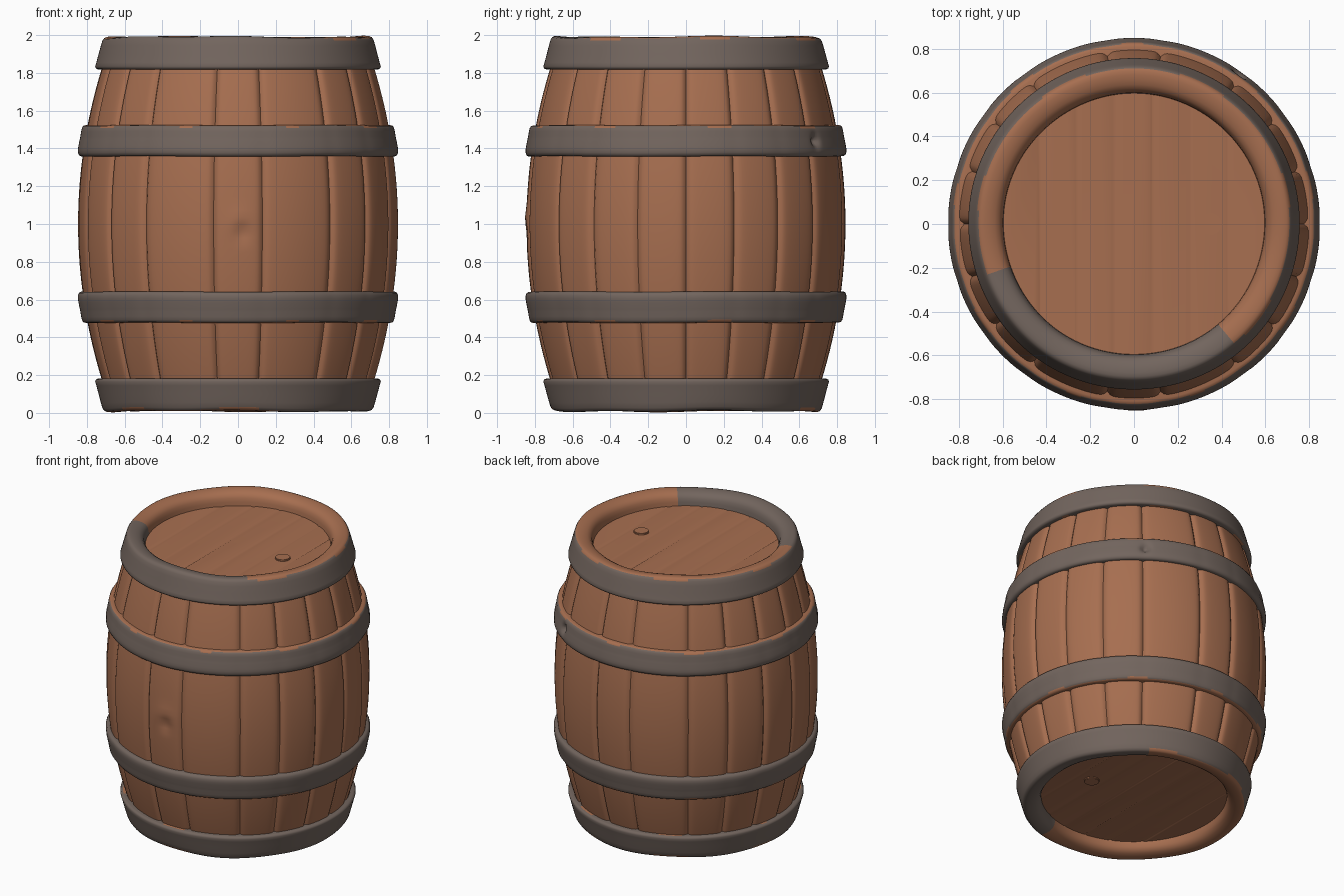
import bpy
import bmesh
import random
from math import sin, cos, radians, exp, hypot

random.seed(4)
default = bpy.data.objects.get("Cube")
if default:
    bpy.data.objects.remove(default, do_unlink=True)


def make_material(name, rgb):
    mat = bpy.data.materials.new(name)
    mat.use_nodes = True
    colour = (*rgb, 1)
    mat.diffuse_color = colour
    bsdf = mat.node_tree.nodes["Principled BSDF"]
    bsdf.inputs["Base Color"].default_value = colour
    bsdf.inputs["Roughness"].default_value = 0.8
    return mat


WOOD = make_material("warm brown wood", (0.385, 0.157, 0.08))
IRON = make_material("dull grey iron", (0.17, 0.131, 0.112))

# Seam angles between staves: wide staves flank the front and the back
half = [0, 18, 36, 54, 81, 99, 126, 144, 162]
SEAMS = half + [a + 180 for a in half]
OFFSETS = [random.uniform(-0.003, 0.003) for _ in SEAMS]
COLUMNS = 360


def angle_gap(a, b):
    return abs((a - b + 180) % 360 - 180)


def seam_distance(a):
    return min(angle_gap(a, s) for s in SEAMS)


def spot(a, z, centre_a, centre_z, size):
    """Soft round falloff on the barrel wall."""
    d = hypot(radians(angle_gap(a, centre_a)) * 0.84, z - centre_z)
    return exp(-(d / size) ** 2)


def finish(name, bm, mats, edge_angle=50):
    bmesh.ops.recalc_face_normals(bm, faces=bm.faces)
    mesh = bpy.data.meshes.new(name)
    bm.to_mesh(mesh)
    bm.free()
    obj = bpy.data.objects.new(name, mesh)
    bpy.context.collection.objects.link(obj)
    for m in mats:
        mesh.materials.append(m)
    bpy.ops.object.select_all(action='DESELECT')
    obj.select_set(True)
    bpy.context.view_layer.objects.active = obj
    bpy.ops.object.shade_smooth_by_angle(angle=radians(edge_angle))
    return obj


def lathe(name, profile, warp, mats, closed=False, rule=None):
    """Turn a (radius, height) profile; warp returns radius and height shifts."""
    bm = bmesh.new()
    rings = []
    for a in range(COLUMNS):
        t = radians(a)
        ring = []
        for r, z in profile:
            dr, dz = warp(a, r, z)
            ring.append(bm.verts.new(((r + dr) * cos(t), (r + dr) * sin(t), z + dz)))
        rings.append(ring)
    count = len(profile)
    for a in range(COLUMNS):
        p, q = rings[a], rings[(a + 1) % COLUMNS]
        for i in range(count if closed else count - 1):
            j = (i + 1) % count
            face = bm.faces.new((p[i], q[i], q[j], p[j]))
            if rule:
                face.material_index = rule(a, face.calc_center_median())
    return finish(name, bm, mats)


def flip(profile):
    return [(r, 2 - z) for r, z in profile]


# Bulging stave wall with narrow rounded grooves and a knot on the front
def stave_warp(a, r, z):
    d = seam_distance(a)
    index = max(i for i, s in enumerate(SEAMS) if s <= a)
    dr = OFFSETS[index] - 0.016 * exp(-(d / 0.8) ** 2) - 0.005 * exp(-(d / 2.2) ** 2)
    dr += 0.012 * spot(a, z, 271, 1.0, 0.07) - 0.022 * spot(a, z, 271.5, 0.96, 0.045)
    return dr, 0


wall = []
for i in range(47):
    z = 0.15 + i * 1.7 / 46
    wall.append((0.847 - 0.185 * (z - 1) ** 2, z))
lathe("staves", wall, stave_warp, [WOOD])


# Middle hoops, the upper one with a dent, with wood showing on the outer ledge
def hoop_warp(a, r, z):
    dr = -0.002 * exp(-(seam_distance(a) / 3) ** 2)
    if r > 0.81:
        dr -= 0.035 * spot(a, z, 55, 1.44, 0.026)
    return dr, 0.0015 * sin(radians(a * 5))


def hoop_rule(a, centre):
    edge = 0.82 + 0.005 * sin(radians(a * 9))
    on_ledge = abs(centre.z - 1) > 0.5 and hypot(centre.x, centre.y) < edge
    return 1 if on_ledge else 0


hoop = [(0.78, 1.36), (0.832, 1.358), (0.843, 1.364), (0.849, 1.378),
        (0.849, 1.395), (0.847, 1.412), (0.844, 1.425), (0.842, 1.438),
        (0.839, 1.45), (0.836, 1.465), (0.832, 1.49), (0.828, 1.508),
        (0.821, 1.519), (0.808, 1.523), (0.77, 1.524)]
lathe("upper_hoop", hoop, hoop_warp, [IRON, WOOD], closed=True, rule=hoop_rule)
lathe("lower_hoop", flip(hoop), hoop_warp, [IRON, WOOD], closed=True, rule=hoop_rule)


# End hoops rolling over into the wooden rim
def rim_warp(a, r, z):
    t = radians(a)
    crest = max(0, (abs(z - 1) - 0.9) / 0.09)
    wave = 0.003 * sin(3 * t + 1) + 0.003 * sin(7 * t)
    return 0.001 * sin(5 * t), wave * crest


def rim_rule(start, span):
    """Iron outside, wood inside, apart from one sector that is iron throughout."""
    def rule(a, centre):
        edge = 0.71 + 0.006 * sin(radians(a * 7))
        in_sector = (a - start) % 360 < span
        return 1 if in_sector or hypot(centre.x, centre.y) > edge else 0
    return rule


rim = [(0.594, 1.88), (0.598, 1.925), (0.604, 1.95), (0.616, 1.969),
       (0.635, 1.981), (0.658, 1.988), (0.68, 1.991), (0.697, 1.99), (0.709, 1.985),
       (0.718, 1.972), (0.726, 1.945), (0.738, 1.9), (0.75, 1.855),
       (0.756, 1.835), (0.752, 1.823), (0.74, 1.818), (0.69, 1.818)]
lathe("top_rim_hoop", rim, rim_warp, [WOOD, IRON], rule=rim_rule(199, 111))
lathe("bottom_rim_hoop", flip(rim), rim_warp, [WOOD, IRON], rule=rim_rule(288, 130))


# Planked end discs with shallow valleys, each with a small round bung
def end_disc(name, z, up):
    bm = bmesh.new()
    bmesh.ops.create_circle(bm, cap_ends=True, segments=96, radius=0.61)
    lines = [-0.425 + 0.17 * i for i in range(6)]
    for x in lines:
        for cut in (x - 0.014, x, x + 0.014):
            bmesh.ops.bisect_plane(bm, geom=bm.verts[:] + bm.edges[:] + bm.faces[:],
                                   plane_co=(cut, 0, 0), plane_no=(1, 0, 0))
    for v in bm.verts:
        valley = min(abs(v.co.x - x) for x in lines) < 0.001
        v.co.z = z - up * (0.005 if valley else 0)
    obj = finish(name, bm, [WOOD])
    if (obj.data.polygons[0].normal.z > 0) != (up > 0):
        obj.data.flip_normals()


def bung(name, x, y, z):
    bm = bmesh.new()
    bmesh.ops.create_cone(bm, cap_ends=True, segments=32, radius1=0.05,
                          radius2=0.05, depth=0.03)
    rims = [e for e in bm.edges if abs(e.verts[0].co.z - e.verts[1].co.z) < 0.001]
    bmesh.ops.bevel(bm, geom=rims, offset=0.004, segments=2, affect='EDGES')
    bmesh.ops.translate(bm, verts=bm.verts, vec=(x, y, z))
    finish(name, bm, [WOOD])


end_disc("top_lid", 1.9, 1)
end_disc("bottom_lid", 0.085, -1)
bung("top_bung", 0.35, 0, 1.895)
bung("bottom_bung", 0.33, -0.03, 0.09)
